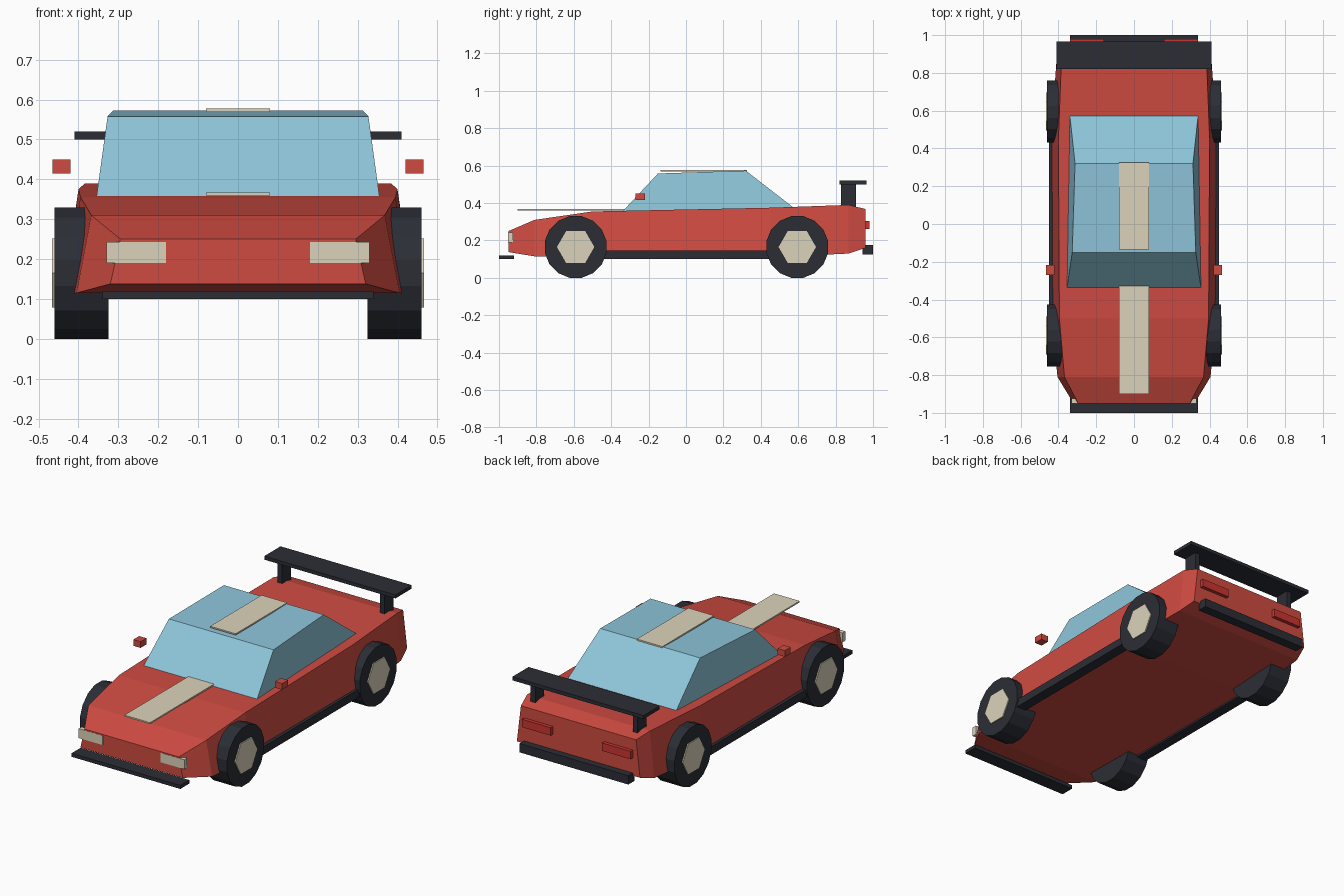
import bpy, bmesh
from math import pi, sin, cos

if "Cube" in bpy.data.objects:
    bpy.data.objects.remove(bpy.data.objects["Cube"])


def material(name, r, g, b):
    m = bpy.data.materials.new(name)
    m.diffuse_color = (r, g, b, 1)
    m.use_nodes = True
    m.node_tree.nodes["Principled BSDF"].inputs["Base Color"].default_value = m.diffuse_color
    return m


RED = material("red_paint", 0.62, 0.07, 0.053)
GLASS = material("blue_glass", 0.27, 0.56, 0.70)
BLACK = material("black_trim", 0.024, 0.027, 0.036)
CREAM = material("cream", 0.71, 0.65, 0.49)
LAMP = material("tail_red", 0.60, 0.035, 0.03)


def loft(name, rings, mat):
    """Skin a row of equal-length point rings and cap both ends."""
    bm = bmesh.new()
    loops = [[bm.verts.new(p) for p in ring] for ring in rings]
    n = len(loops[0])
    for a, b in zip(loops, loops[1:]):
        for i in range(n):
            j = (i + 1) % n
            bm.faces.new((a[i], a[j], b[j], b[i]))
    bm.faces.new(loops[0])
    bm.faces.new(loops[-1])
    bmesh.ops.recalc_face_normals(bm, faces=bm.faces)
    me = bpy.data.meshes.new(name)
    bm.to_mesh(me)
    bm.free()
    me.materials.append(mat)
    ob = bpy.data.objects.new(name, me)
    bpy.context.collection.objects.link(ob)
    return ob


def box(name, x, y, z, mat):
    """Box from (min, max) ranges."""
    return loft(name, [[(x[0], v, z[0]), (x[1], v, z[0]),
                        (x[1], v, z[1]), (x[0], v, z[1])] for v in y], mat)


def disc(name, x, y, z, radius, sides, turn, mat):
    """Prism with its axis along x."""
    angles = [2 * pi * (i + turn) / sides for i in range(sides)]
    return loft(name, [[(v, y + radius * cos(a), z + radius * sin(a))
                        for a in angles] for v in x], mat)


# Body: y, bottom half-width, bottom z, top half-width, top z
stations = [(-0.95, 0.32, 0.138, 0.295, 0.25),
            (-0.81, 0.405, 0.115, 0.368, 0.31),
            (-0.50, 0.435, 0.11, 0.395, 0.355),
            (0.45, 0.44, 0.11, 0.40, 0.375),
            (0.87, 0.41, 0.13, 0.384, 0.39),
            (0.96, 0.385, 0.16, 0.36, 0.368)]
loft("body", [[(-wb, y, zb), (wb, y, zb), (wt, y, zt), (-wt, y, zt)]
              for y, wb, zb, wt, zt in stations], RED)

# Glass cabin: lower frame and roof
cabin = [(-0.34, 0.58, 0.355, 0.34, 0.355, 0.372),
         (-0.15, 0.32, 0.327, 0.312, 0.558, 0.573)]
loft("cabin", [[(-wf, yf, zf), (wf, yf, zf), (wr, yr, zr), (-wr, yr, zr)]
               for yf, yr, wf, wr, zf, zr in cabin], GLASS)

# Stripes
box("hood_stripe", (-0.08, 0.08), (-0.90, -0.32), (0.359, 0.367), CREAM)
box("roof_stripe", (-0.08, 0.08), (-0.135, 0.325), (0.569, 0.577), CREAM)

# Front splitter, rear bumper and wing blade
box("front_splitter", (-0.34, 0.34), (-1.0, -0.92), (0.10, 0.12), BLACK)
box("rear_bumper", (-0.34, 0.34), (0.945, 1.0), (0.125, 0.175), BLACK)
box("wing_blade", (-0.41, 0.41), (0.82, 0.965), (0.50, 0.52), BLACK)

for side, s in (("left", 1), ("right", -1)):
    def pair(name, x0, x1, y, z, mat):
        box(f"{name}_{side}", sorted((s * x0, s * x1)), y, z, mat)

    # Parts mirrored on both sides
    pair("wing_post", 0.305, 0.335, (0.83, 0.91), (0.37, 0.505), BLACK)
    pair("side_skirt", 0.39, 0.45, (-0.45, 0.45), (0.10, 0.145), BLACK)
    pair("mirror", 0.42, 0.465, (-0.27, -0.218), (0.415, 0.45), RED)
    pair("headlight", 0.18, 0.33, (-0.951, -0.925), (0.19, 0.243), CREAM)
    pair("tail_light", 0.16, 0.34, (0.94, 0.98), (0.26, 0.305), LAMP)

    # Wheels with hexagonal hubs
    for end, y in (("front", -0.59), ("rear", 0.595)):
        disc(f"tire_{end}_{side}", (s * 0.325, s * 0.46), y, 0.165,
             0.168, 16, 0.5, BLACK)
        disc(f"hub_{end}_{side}", (s * 0.43, s * 0.466), y, 0.165,
             0.10, 6, 0, CREAM)
